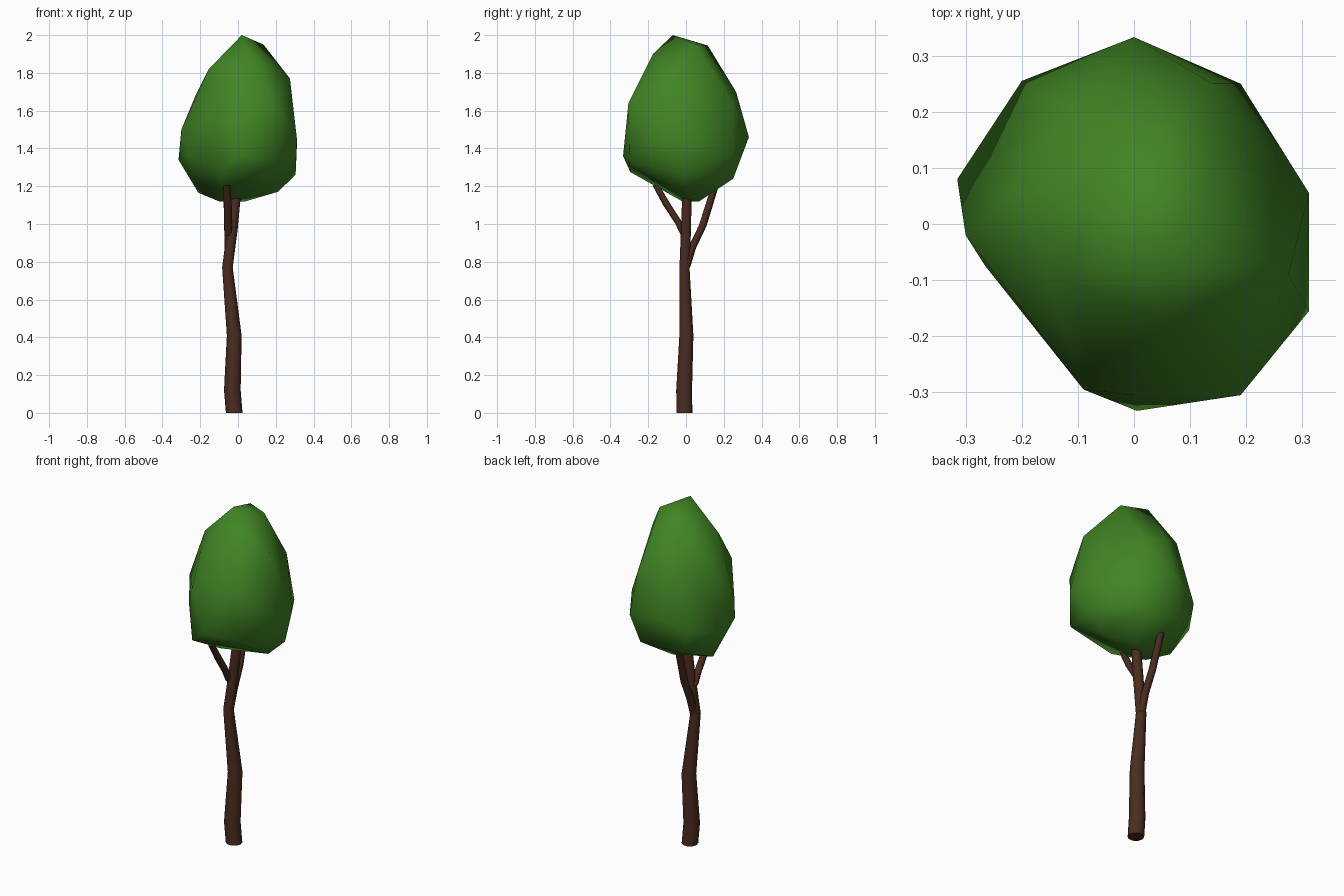
import bpy, bmesh, math


def material(name, rgb):
    m = bpy.data.materials.new(name)
    m.diffuse_color = (*rgb, 1)
    return m


def finish(name, bm, mat):
    bmesh.ops.recalc_face_normals(bm, faces=bm.faces[:])
    me = bpy.data.meshes.new(name)
    bm.to_mesh(me)
    bm.free()
    me.materials.append(mat)
    for p in me.polygons:
        p.use_smooth = len(p.vertices) < 5   # end caps stay flat
    ob = bpy.data.objects.new(name, me)
    bpy.context.collection.objects.link(ob)
    return ob


def limb(name, path, mat, sides=10):
    """Tapered tube through (x, y, z, radius) points with horizontal rings."""
    bm = bmesh.new()
    rings = []
    for x, y, z, r in path:
        rings.append([bm.verts.new((x + r * math.cos(a), y + r * math.sin(a), z))
                      for a in (2 * math.pi * i / sides for i in range(sides))])
    for lo, hi in zip(rings, rings[1:]):
        for i in range(sides):
            j = (i + 1) % sides
            bm.faces.new((lo[i], lo[j], hi[j], hi[i]))
    bm.faces.new(rings[0][::-1])
    bm.faces.new(rings[-1])
    return finish(name, bm, mat)


bark = material("bark", (0.07, 0.025, 0.014))
leaf = material("leaf", (0.052, 0.235, 0.018))

# Trunk and two branches
limb("trunk", [(-0.02, -0.008, 0, 0.044), (-0.03, -0.01, 0.12, 0.044),
               (-0.02, 0.002, 0.41, 0.039), (-0.056, -0.008, 0.77, 0.028),
               (-0.03, 0.0, 0.97, 0.028), (-0.01, 0.005, 1.16, 0.026)], bark)
limb("front_branch", [(-0.05, -0.005, 0.94, 0.022), (-0.052, -0.035, 1.0, 0.021),
                      (-0.054, -0.1, 1.1, 0.021), (-0.06, -0.16, 1.205, 0.018)], bark, 8)
limb("back_branch", [(-0.052, 0.0, 0.77, 0.022), (-0.05, 0.03, 0.87, 0.022),
                     (-0.052, 0.088, 0.99, 0.021), (-0.06, 0.16, 1.22, 0.019)], bark, 8)

# Crown: faceted hull through its corner points
corners = [
    (0.02, -0.07, 2.0), (0.135, 0.05, 1.95), (0.0, 0.115, 1.945), (0.05, -0.175, 1.9),
    (0.275, -0.09, 1.77), (-0.155, -0.085, 1.82), (0.14, 0.25, 1.64), (-0.12, 0.21, 1.74),
    (0.0, 0.265, 1.70), (0.0, -0.305, 1.64), (0.19, -0.305, 1.64), (-0.09, -0.295, 1.58),
    (-0.225, 0.05, 1.68), (-0.30, -0.02, 1.5), (0.0, 0.333, 1.46), (0.312, -0.155, 1.45),
    (0.312, 0.055, 1.42), (0.19, 0.25, 1.38), (-0.2, 0.255, 1.38), (-0.265, -0.075, 1.36),
    (-0.315, 0.08, 1.34), (0.005, -0.333, 1.36), (0.19, -0.3, 1.34), (-0.09, -0.295, 1.275),
    (0.305, 0.0, 1.26), (0.12, 0.25, 1.24), (-0.14, 0.24, 1.24), (0.21, -0.02, 1.17),
    (-0.21, 0.05, 1.165), (0.04, 0.07, 1.12), (-0.1, -0.02, 1.12),
]
bm = bmesh.new()
for c in corners:
    bm.verts.new(c)
bmesh.ops.convex_hull(bm, input=bm.verts[:])
bmesh.ops.delete(bm, geom=[v for v in bm.verts if not v.link_faces], context='VERTS')
finish("crown", bm, leaf)
